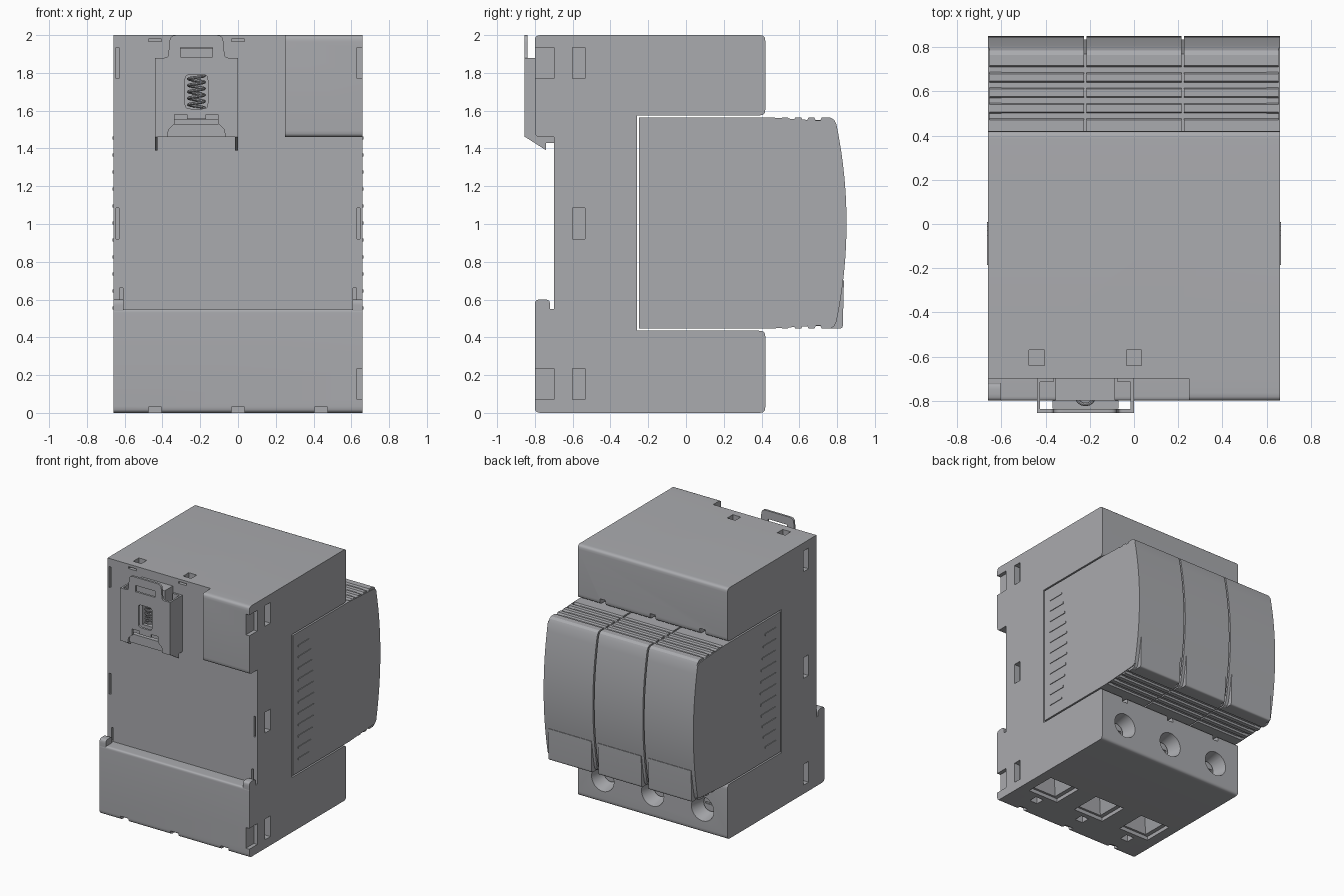
import bpy, bmesh, math
from mathutils import Vector, Matrix

cube = bpy.data.objects.get("Cube")
if cube:
    bpy.data.objects.remove(cube, do_unlink=True)

grey = bpy.data.materials.new("housing grey")
grey.use_nodes = True
colour = (0.40, 0.405, 0.425, 1)
grey.diffuse_color = colour
grey.node_tree.nodes["Principled BSDF"].inputs["Base Color"].default_value = colour

W = 0.66          # half width of the housing
PITCH = 0.44      # spacing of the three poles
POLES = [-PITCH, 0, PITCH]


def rounded(points, steps=5):
    """Replace each corner (u, v, radius) with a small curve."""
    out = []
    for i, p in enumerate(points):
        c = Vector(p[:2])
        r = p[2] if len(p) > 2 else 0
        if not r:
            out.append(c)
            continue
        a = c + (Vector(points[i - 1][:2]) - c).normalized() * r
        b = c + (Vector(points[(i + 1) % len(points)][:2]) - c).normalized() * r
        for k in range(steps + 1):
            t = k / steps
            arc = a * (1 - t) ** 2 + c * 2 * t * (1 - t) + b * t ** 2
            out.append(c * 0.18 + arc * 0.82 if 0 < k < steps else arc)
    return out


def add_prism(bm, points, lo, hi, axis="x"):
    def place(p, d):
        return (d, p.x, p.y) if axis == "x" else (p.x, d, p.y)
    pts = rounded(points)
    ends = [[bm.verts.new(place(p, d)) for p in pts] for d in (lo, hi)]
    bm.faces.new(ends[0])
    bm.faces.new(ends[1][::-1])
    n = len(pts)
    for i in range(n):
        j = (i + 1) % n
        bm.faces.new((ends[0][i], ends[1][i], ends[1][j], ends[0][j]))


def add_box(bm, x, y, z):
    add_prism(bm, [(y[0], z[0]), (y[1], z[0]), (y[1], z[1]), (y[0], z[1])], *x)


def add_cone(bm, centre, r1, r2, depth, sides, turn):
    bmesh.ops.create_cone(bm, cap_ends=True, segments=sides, radius1=r1, radius2=r2,
                          depth=depth, matrix=Matrix.Translation(centre) @ turn)


def finish(name, bm):
    bmesh.ops.recalc_face_normals(bm, faces=bm.faces)
    mesh = bpy.data.meshes.new(name)
    bm.to_mesh(mesh)
    bm.free()
    obj = bpy.data.objects.new(name, mesh)
    bpy.context.collection.objects.link(obj)
    mesh.materials.append(grey)
    return obj


def prism(name, points, lo, hi, axis="x"):
    bm = bmesh.new()
    add_prism(bm, points, lo, hi, axis)
    return finish(name, bm)


def box(name, x, y, z):
    bm = bmesh.new()
    add_box(bm, x, y, z)
    return finish(name, bm)


def cut(obj, bm):
    """Subtract the cutter mesh and bake the result."""
    tool = finish("cutter", bm)
    tool.hide_render = True
    mod = obj.modifiers.new("cut", "BOOLEAN")
    mod.operation, mod.object, mod.solver = "DIFFERENCE", tool, "EXACT"
    mod.use_self = True
    deps = bpy.context.evaluated_depsgraph_get()
    mesh = bpy.data.meshes.new_from_object(obj.evaluated_get(deps))
    obj.modifiers.clear()
    obj.data = mesh
    bpy.data.objects.remove(tool, do_unlink=True)


# Housing: C-shaped side profile with the fixed rail hook low on the front
R = 0.035
housing = prism("housing", [
    (-0.80, 0, R), (0.42, 0, R), (0.42, 0.435, R), (-0.26, 0.435), (-0.26, 1.575),
    (0.42, 1.575, R), (0.42, 2, R), (-0.70, 2), (-0.70, 0.55), (-0.80, 0.55, 0.02)], -W, W)
corner = prism("upper_corner_block", [
    (-0.80, 1.46, R), (-0.70, 1.46), (-0.70, 2), (-0.80, 2, R)], 0.25, W)
for side in (-1, 1):
    prism("hook_lip", [(-0.80, 0.54), (-0.72, 0.54), (-0.72, 0.60, 0.03), (-0.80, 0.60, 0.03)],
          *sorted((side * 0.605, side * W)))

# Latch pockets in the sides, front, top and underside
bm = bmesh.new()
for side in (-1, 1):
    for z in (0.07, 0.92, 1.77):
        add_box(bm, sorted((side * 0.61, side * 0.7)), (-0.60, -0.535), (z, z + 0.165))
    add_box(bm, sorted((side * 0.63, side * 0.645)), (-0.75, -0.62), (0.92, 1.085))
    add_box(bm, sorted((side * 0.61, side * 0.627)), (-0.75, -0.66), (0.552, 0.66))
add_box(bm, (-0.645, -0.63), (-0.75, -0.62), (1.77, 1.935))
add_box(bm, (0.63, 0.7), (-0.85, -0.70), (0.07, 0.235))
for x in POLES:
    add_box(bm, (x - 0.035, x + 0.035), (-0.64, -0.57), (-0.05, 0.06))
    add_box(bm, (x - 0.035, x + 0.035), (-0.85, -0.75), (-0.05, 0.03))
    if x < 0.1:
        add_box(bm, (x - 0.035, x + 0.035), (-0.64, -0.57), (1.94, 2.05))
        add_box(bm, (x - 0.035, x + 0.035), (-0.75, -0.66), (1.965, 1.98))
    # Slots at the mouth of the module bay
    for z in (0.39, 1.56):
        add_box(bm, (x - 0.025, x + 0.025), (0.36, 0.45), (z, z + 0.06))
cut(housing, bm)

bm = bmesh.new()
add_box(bm, (0.63, 0.7), (-0.85, -0.695), (1.77, 1.935))
cut(corner, bm)

# Square wire funnels underneath and round screw holes at the back
bm = bmesh.new()
square = Matrix.Rotation(math.radians(45), 4, "Z")
back = Matrix.Rotation(math.radians(90), 4, "X")
for x in POLES:
    add_box(bm, (x - 0.135, x + 0.135), (-0.53, -0.28), (-0.05, 0.03))
    add_cone(bm, (x, -0.41, 0.085), 0.15, 0.085, 0.13, 4, square)
    add_cone(bm, (x, 0.37, 0.19), 0.105, 0.07, 0.16, 32, back)
cut(housing, bm)
for x in POLES:
    bm = bmesh.new()
    add_cone(bm, (x, 0.305, 0.19), 0.06, 0.06, 0.03, 24, back)
    screw = finish("terminal_screw", bm)
    bm = bmesh.new()
    add_box(bm, (x - 0.045, x + 0.045), (0.31, 0.4), (0.183, 0.197))
    cut(screw, bm)

# Plug-in modules: bowed back face, grip grooves above and below
LOW, HIGH, N = 0.447, 1.563, 16
bow = []
for k in range(N + 1):
    z = LOW + 0.035 + (HIGH - LOW - 0.07) * k / N
    bow.append((0.85 - 0.055 * ((z - 1.005) / 0.53) ** 2, z))
groove_ys = [0.47 + 0.07 * k for k in range(4)]
bottom, top = [], []
for y in groove_ys:
    bottom += [(y, LOW), (y + 0.008, LOW + 0.016), (y + 0.03, LOW + 0.016), (y + 0.038, LOW)]
    top += [(y, HIGH), (y + 0.008, HIGH - 0.016), (y + 0.03, HIGH - 0.016), (y + 0.038, HIGH)]
profile = ([(-0.25, LOW)] + bottom + [(0.765, LOW), (0.785, LOW + 0.012)] + bow
           + [(0.785, HIGH - 0.012), (0.765, HIGH)] + top[::-1] + [(-0.25, HIGH)])
for x in POLES:
    prism("surge_module", profile, x - 0.214, x + 0.214)
    # Raised pull lip at the foot of the module
    prism("pull_lip", [(0.74, LOW), (0.83, LOW, 0.02), (0.836, 0.70), (0.74, 0.70)],
          x - 0.19, x + 0.19)
# Recessed core seen in the seams, and the outer side skins
prism("module_core", [(-0.25, 0.46), (0.77, 0.46), (0.835, 1.0), (0.77, 1.55), (-0.25, 1.55)],
      -0.6, 0.6)
for side in (-1, 1):
    prism("module_side", [(-0.25, LOW), (0.46, LOW), (0.77, LOW + 0.02)] + bow
          + [(0.77, HIGH - 0.02), (0.46, HIGH), (-0.25, HIGH)],
          *sorted((side * 0.653, side * W)))

# Side grip: a column of thin ribs ending on an arc
for side in (-1, 1):
    bm = bmesh.new()
    for k in range(11):
        z = 0.555 + 0.09 * k
        end = 0.01 - 0.06 * ((z - 1.005) / 0.45) ** 2
        add_prism(bm, [(-0.185, z - 0.008), (end, z - 0.008), (end, z + 0.008), (-0.185, z + 0.008)],
                  *sorted((side * (W - 0.002), side * (W + 0.005))))
    finish("side_grip_ribs", bm)

# Rail clip: boss on the housing, folded plate, tongue, feet and spring
CX = -0.22
boss = box("clip_boss", (CX - 0.135, CX + 0.135), (-0.80, -0.70), (1.55, 1.93))
bm = bmesh.new()
add_box(bm, (CX - 0.06, CX + 0.06), (-0.9, -0.715), (1.61, 1.79))
cut(boss, bm)

plate = prism("clip_plate", [
    (CX - 0.22, 1.46), (CX + 0.22, 1.46), (CX + 0.22, 1.88), (CX + 0.15, 1.88, 0.02),
    (CX + 0.14, 2.0, 0.04), (CX - 0.14, 2.0, 0.04), (CX - 0.15, 1.88, 0.02),
    (CX - 0.22, 1.88)], -0.855, -0.838, "y")
bm = bmesh.new()
add_prism(bm, [(CX - 0.06, 1.61, 0.03), (CX + 0.06, 1.61, 0.03), (CX + 0.06, 1.79, 0.03),
               (CX - 0.06, 1.79, 0.03)], -0.9, -0.8, "y")
add_box(bm, (CX - 0.085, CX + 0.085), (-0.9, -0.8), (1.885, 1.935))
add_prism(bm, [(CX - 0.15, 1.44), (CX + 0.15, 1.44), (CX + 0.15, 1.50, 0.02),
               (CX + 0.115, 1.53), (CX + 0.115, 1.58), (CX + 0.05, 1.58), (CX + 0.05, 1.555),
               (CX - 0.05, 1.555), (CX - 0.05, 1.58), (CX - 0.115, 1.58), (CX - 0.115, 1.53),
               (CX - 0.15, 1.50, 0.02)], -0.9, -0.8, "y")
cut(plate, bm)
box("clip_bridge", (CX - 0.15, CX + 0.15), (-0.835, -0.80), (1.46, 1.53))
for side in (-1, 1):
    edge = CX + side * 0.22
    box("clip_flange", sorted((edge, edge - side * 0.015)), (-0.84, -0.70), (1.46, 1.88))
    box("clip_return", sorted((edge, edge - side * 0.075)), (-0.715, -0.698), (1.46, 1.88))
    prism("clip_foot", [(-0.85, 1.46), (-0.74, 1.39), (-0.74, 1.43), (-0.70, 1.43), (-0.70, 1.46)],
          *sorted((edge, edge - side * 0.015)))

curve = bpy.data.curves.new("clip_spring", "CURVE")
curve.dimensions = "3D"
curve.bevel_depth, curve.bevel_resolution = 0.008, 2
turns, per_turn = 5, 16
line = curve.splines.new("POLY")
line.points.add(turns * per_turn)
for i, p in enumerate(line.points):
    a = 2 * math.pi * i / per_turn
    p.co = (CX + 0.042 * math.cos(a), -0.775 + 0.042 * math.sin(a),
            1.615 + 0.17 * i / (turns * per_turn), 1)
helper = bpy.data.objects.new("spring_path", curve)
bpy.context.collection.objects.link(helper)
mesh = bpy.data.meshes.new_from_object(
    helper.evaluated_get(bpy.context.evaluated_depsgraph_get()))
bpy.data.objects.remove(helper, do_unlink=True)
mesh.materials.clear()
mesh.materials.append(grey)
bpy.context.collection.objects.link(bpy.data.objects.new("clip_spring", mesh))

# Smooth the rounded corners, keep hard edges crisp
bpy.ops.object.select_all(action="DESELECT")
for obj in bpy.context.collection.objects:
    if obj.type == "MESH" and grey.name in obj.data.materials:
        obj.select_set(True)
        bpy.context.view_layer.objects.active = obj
bpy.ops.object.shade_smooth_by_angle(angle=math.radians(30))
